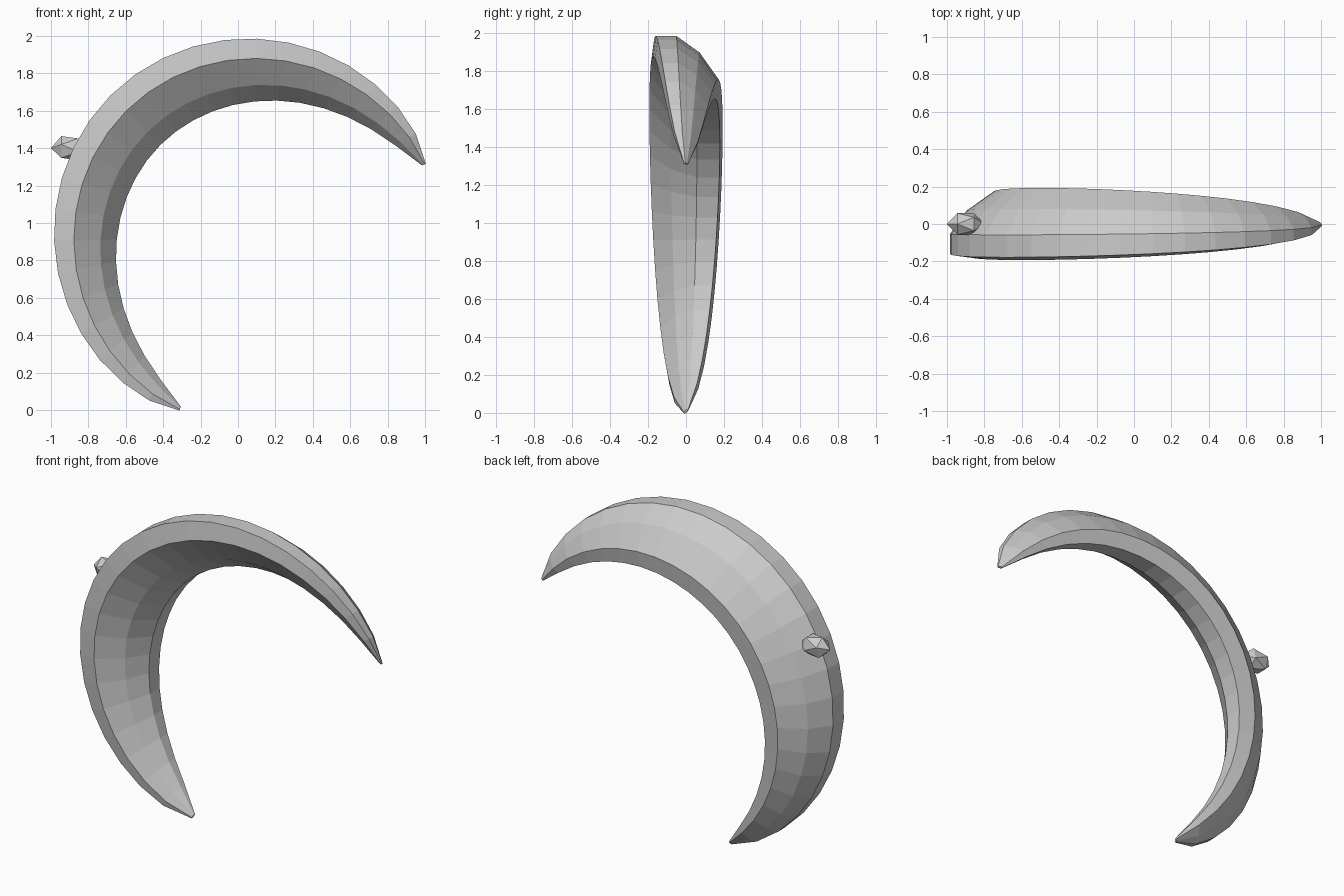
import bpy, bmesh, math
from mathutils import Matrix

cube = bpy.data.objects.get("Cube")
if cube:
    bpy.data.objects.remove(cube, do_unlink=True)

grey = bpy.data.materials.new("light_grey")
grey.use_nodes = True
grey.diffuse_color = (0.6, 0.6, 0.6, 1)
grey.node_tree.nodes["Principled BSDF"].inputs["Base Color"].default_value = (0.6, 0.6, 0.6, 1)


def add_object(name, bm):
    bmesh.ops.recalc_face_normals(bm, faces=bm.faces)
    mesh = bpy.data.meshes.new(name)
    bm.to_mesh(mesh)
    bm.free()
    mesh.materials.append(grey)
    obj = bpy.data.objects.new(name, mesh)
    bpy.context.collection.objects.link(obj)
    return obj


# Slanted eight-sided cross-section as (depth, radial offset), point symmetric
half = [(-0.178, 0.188), (-0.058, 0.188), (0.08, 0.09), (0.193, -0.07)]
section = half + [(-y, -r) for y, r in half]

# Crescent: the section swept round an arc, tapering to both tips
CENTRE_X, CENTRE_Z = 0.06, 0.942
SEGMENTS = 24
bm = bmesh.new()
rings = []
for i in range(SEGMENTS + 1):
    t = 2 * i / SEGMENTS - 1
    angle = math.radians(135 + 113.4 * t)
    size = max(0.06, (1 - t * t) ** 0.6)
    radius = 0.86 + 0.145 * abs(t) ** 2.5
    rings.append([bm.verts.new((CENTRE_X + (radius + r * size) * math.cos(angle),
                                y * size,
                                CENTRE_Z + (radius + r * size) * math.sin(angle)))
                  for y, r in section])
for a, b in zip(rings, rings[1:]):
    for k in range(len(section)):
        n = (k + 1) % len(section)
        bm.faces.new((a[k], a[n], b[n], b[k]))
bm.faces.new(rings[0])
bm.faces.new(rings[-1])
add_object("crescent", bm)

# Faceted stud half sunk in the outer rim, pointing sideways
bm = bmesh.new()
place = (Matrix.Translation((-0.9, 0, 1.4))
         @ Matrix.Diagonal((0.1, 0.068, 0.072, 1))
         @ Matrix.Rotation(-math.pi / 2, 4, "Y"))
bmesh.ops.create_icosphere(bm, subdivisions=1, radius=1, matrix=place)
add_object("rim_stud", bm)
